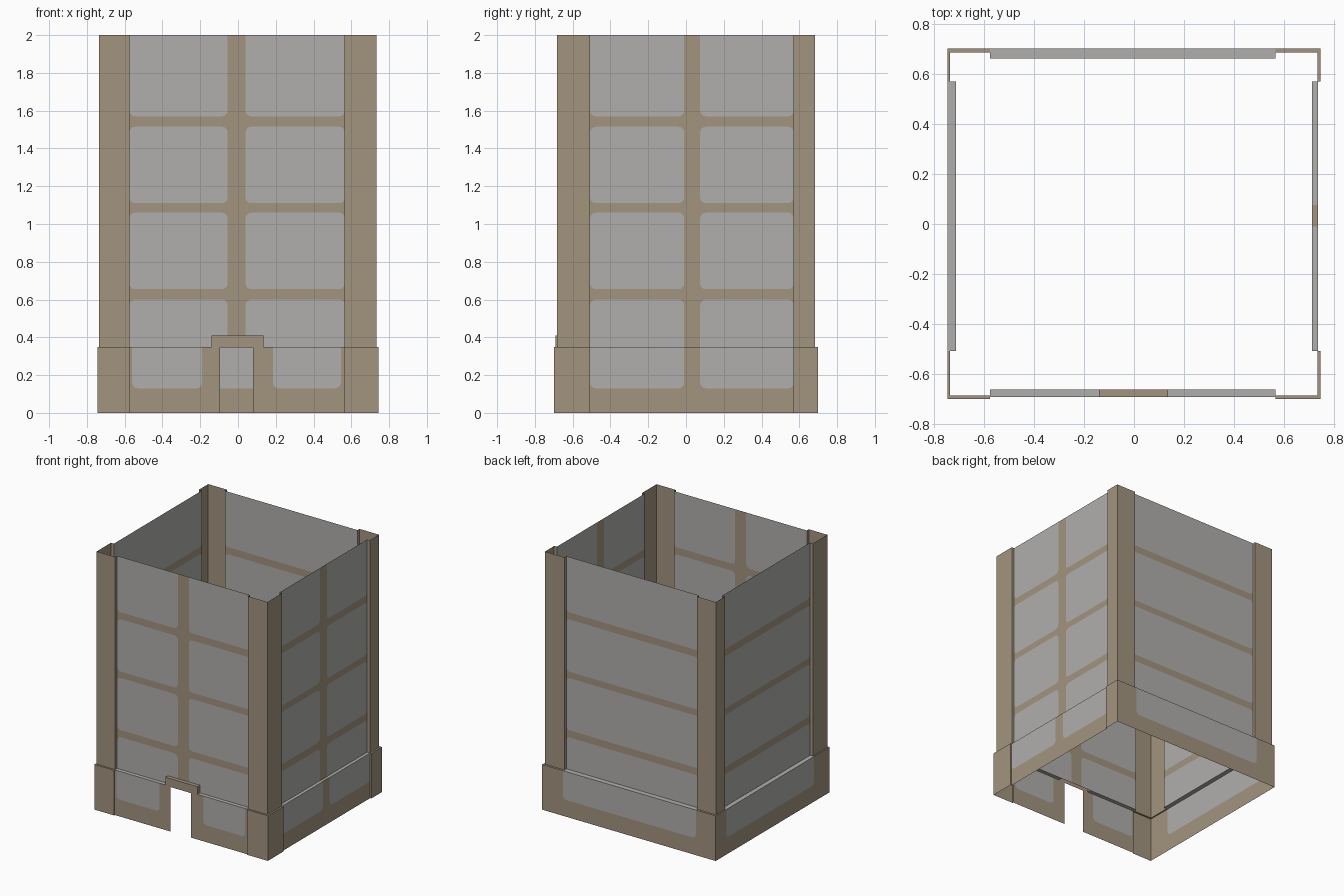
import bpy, bmesh, math
from mathutils import Vector

if "Cube" in bpy.data.objects:
    bpy.data.objects.remove(bpy.data.objects["Cube"])


def material(name, rgb):
    m = bpy.data.materials.new(name)
    m.diffuse_color = (*rgb, 1)
    m.use_nodes = True
    m.node_tree.nodes["Principled BSDF"].inputs["Base Color"].default_value = m.diffuse_color
    return m


MATS = [material("tan frame", (0.362, 0.296, 0.212)),
        material("grey panel", (0.434, 0.430, 0.422))]
TAN, GREY = 0, 1
BASE_TOP, TOP = 0.35, 2.0
ROWS = [(BASE_TOP, 0.60), (0.655, 1.06), (1.11, 1.515), (1.57, TOP)]
RADIUS = 0.03


class Part:
    """Collects flat sheets into one object."""

    def __init__(self, name):
        self.name, self.bm = name, bmesh.new()

    def face(self, pts, mat, out):
        clean = []
        for p in map(Vector, pts):
            if all((p - q).length > 1e-5 for q in clean):
                clean.append(p)
        if len(clean) < 3:
            return
        f = self.bm.faces.new([self.bm.verts.new(p) for p in clean])
        f.normal_update()
        if f.calc_area() < 1e-7:
            self.bm.faces.remove(f)
            return
        if f.normal.dot(Vector(out)) < 0:
            f.normal_flip()
        f.material_index = mat

    def rect(self, axis, d, a, b, mat=TAN, sign=None):
        """Rectangle at distance d; axis 'x' runs along x, 'y' along y, 'z' is flat."""
        pt, out = mapper(axis, d, sign)
        self.face([pt(a[0], b[0]), pt(a[1], b[0]), pt(a[1], b[1]), pt(a[0], b[1])], mat, out)

    def panels(self, axis, d, us, vs, ur, vr):
        """Framed sheet with a grid of rounded grey panels cut into it."""
        pt, out = mapper(axis, d)

        def cuts(items, lim):
            return [lim[0]] + [(a[1] + b[0]) / 2 for a, b in zip(items, items[1:])] + [lim[1]]
        uc, vc = cuts(us, ur), cuts(vs, vr)
        for i, (u0, u1) in enumerate(us):
            for j, (v0, v1) in enumerate(vs):
                outer = [(uc[i], vc[j]), (uc[i + 1], vc[j]),
                         (uc[i + 1], vc[j + 1]), (uc[i], vc[j + 1])]
                inner = [(u0, v0), (u1, v0), (u1, v1), (u0, v1)]
                arcs = []
                for k, (o, c) in enumerate(zip(outer, inner)):
                    r = 0 if abs(o[1] - c[1]) < 1e-6 else RADIUS
                    cu = c[0] + (r if k in (0, 3) else -r)
                    cv = c[1] + (r if k in (0, 1) else -r)
                    angs = [math.pi * (1 + k / 2 + s / 8) for s in range(5)]
                    arcs.append([(cu + r * math.cos(t), cv + r * math.sin(t)) for t in angs])
                self.face([pt(*p) for arc in arcs for p in arc], GREY, out)
                for k in range(4):
                    n = (k + 1) % 4
                    for p, q in zip(arcs[k], arcs[k][1:]):
                        self.face([pt(*outer[k]), pt(*p), pt(*q)], TAN, out)
                    self.face([pt(*outer[k]), pt(*outer[n]), pt(*arcs[n][0]),
                               pt(*arcs[k][-1])], TAN, out)

    def finish(self):
        bmesh.ops.remove_doubles(self.bm, verts=self.bm.verts, dist=1e-5)
        me = bpy.data.meshes.new(self.name)
        self.bm.to_mesh(me)
        self.bm.free()
        for m in MATS:
            me.materials.append(m)
        bpy.context.collection.objects.link(bpy.data.objects.new(self.name, me))


def mapper(axis, d, sign=None):
    s = sign or (1 if d > 0 else -1)
    if axis == 'x':
        return (lambda u, v: (u, d, v)), (0, s, 0)
    if axis == 'y':
        return (lambda u, v: (d, u, v)), (s, 0, 0)
    return (lambda u, v: (u, v, d)), (0, 0, s)


# Each side: axis, wall plane, base plane, wall span, panel columns
XS, YS = (-0.575, 0.565), (-0.508, 0.57)
SIDES = {
    "front": ('x', -0.66, -0.69, XS, [(XS[0], -0.055), (0.04, XS[1])]),
    "back": ('x', 0.66, 0.70, XS, [XS]),
    "left": ('y', -0.71, -0.745, YS, [YS]),
    "right": ('y', 0.71, 0.735, YS, [(YS[0], -0.01), (0.075, YS[1])]),
}
DOOR, HOOD, HOOD_TOP = (-0.095, 0.08), (-0.14, 0.135), 0.41
PX, PY = (-0.735, 0.732), (-0.684, 0.684)       # pillar outer planes
BX, BY = (-0.745, 0.745), (-0.698, 0.70)        # base corner outer planes

# Recessed upper walls
for name, (axis, wall, base, span, cols) in SIDES.items():
    p = Part(name + "_wall")
    p.panels(axis, wall, cols, ROWS, span, (BASE_TOP, TOP))
    p.finish()

# Base skirt walls
base_rows, base_v = [(0.13, BASE_TOP)], (0, BASE_TOP)
for name, (axis, wall, base, span, cols) in SIDES.items():
    p = Part(name + "_base")
    if name == "front":
        p.panels(axis, base, [(-0.56, -0.19)], base_rows, (-0.575, DOOR[0]), base_v)
        p.panels(axis, base, [(0.185, 0.545)], base_rows, (DOOR[1], 0.565), base_v)
    else:
        p.panels(axis, base, cols, base_rows, span, base_v)
    p.finish()

# Ledges between the base and the walls
p = Part("base_ledge")
for a, b in ((XS[0], HOOD[0]), (HOOD[1], XS[1])):
    p.rect('z', BASE_TOP, (a, b), (-0.69, -0.66), GREY)
p.rect('z', BASE_TOP, XS, (0.66, 0.70), GREY)
p.rect('z', BASE_TOP, (-0.745, -0.71), YS, GREY)
for a, b, m in ((YS[0], -0.01, GREY), (-0.01, 0.075, TAN), (0.075, YS[1], GREY)):
    p.rect('z', BASE_TOP, (0.71, 0.735), (a, b), m)
p.finish()

# Hood over the doorway
p = Part("door_hood")
p.rect('x', -0.69, HOOD, (BASE_TOP, HOOD_TOP))
p.rect('x', -0.69, DOOR, (0.345, BASE_TOP))
p.rect('z', HOOD_TOP, HOOD, (-0.69, -0.66))
for x in HOOD:
    p.rect('y', x, (-0.69, -0.66), (BASE_TOP, HOOD_TOP))
p.finish()

# Corner pillars, with a slightly wider foot at each corner
for i, sx in enumerate(("left", "right")):
    for j, sy in enumerate(("front", "back")):
        p = Part(f"{sy}_{sx}_pillar")
        ex, ey = XS[i], YS[j]
        wall_y, base_y = SIDES[sy][1:3]
        wall_x, base_x = SIDES[sx][1:3]
        high, low = (BASE_TOP, TOP), (0, BASE_TOP)
        for xo, yo, xi, yi, zs in ((PX[i], PY[j], wall_x, wall_y, high),
                                   (BX[i], BY[j], base_x, base_y, low)):
            p.rect('x', yo, sorted((xo, ex)), zs)
            p.rect('y', xo, sorted((yo, ey)), zs)
            p.rect('y', ex, sorted((yo, yi)), zs, sign=1 - 2 * i * 1 if i == 0 else -1)
            p.rect('x', ey, sorted((xo, xi)), zs, sign=1 if j == 0 else -1)
        # narrow top of the foot
        p.rect('z', BASE_TOP, sorted((BX[i], ex)), sorted((BY[j], PY[j])))
        p.rect('z', BASE_TOP, sorted((BX[i], PX[i])), sorted((PY[j], ey)))
        p.finish()
